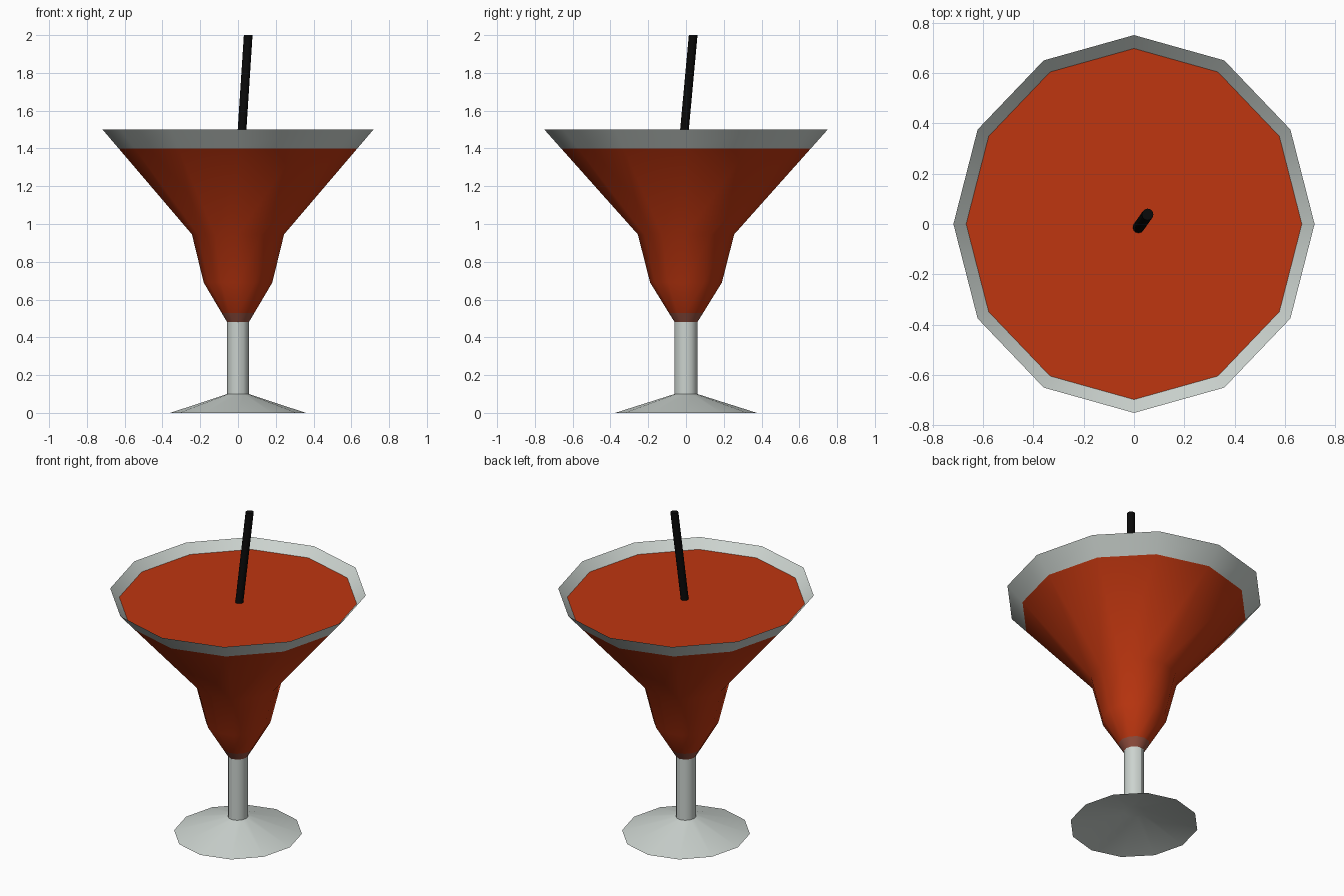
import bpy, bmesh, math

if "Cube" in bpy.data.objects:
    bpy.data.objects.remove(bpy.data.objects["Cube"])

SIDES = 12
X_SCALE = 0.956   # the twelve-sided rings are slightly narrower in x


def material(name, rgb):
    m = bpy.data.materials.new(name)
    m.diffuse_color = (*rgb, 1)
    m.use_nodes = True
    m.node_tree.nodes["Principled BSDF"].inputs["Base Color"].default_value = m.diffuse_color
    return m


glass = material("pale_grey_glass", (0.60, 0.65, 0.62))
red = material("orange_red_drink", (0.52, 0.037, 0.005))
tinted = material("tinted_glass", (0.30, 0.08, 0.05))
black = material("black_straw", (0.003, 0.003, 0.003))


def lathe(name, profile, mat):
    """Revolve (radius, height) points; radius 0 closes to a point."""
    bm = bmesh.new()
    rings = []
    for r, z in profile:
        if r == 0:
            rings.append([bm.verts.new((0, 0, z))] * SIDES)
        else:
            rings.append([bm.verts.new((r * X_SCALE * math.cos(a), r * math.sin(a), z))
                          for a in (2 * math.pi * i / SIDES for i in range(SIDES))])
    for lo, hi in zip(rings, rings[1:]):
        for i in range(SIDES):
            j = (i + 1) % SIDES
            quad = list(dict.fromkeys((lo[i], lo[j], hi[j], hi[i])))
            bm.faces.new(quad)
    return finish(name, bm, mat)


def finish(name, bm, mat):
    me = bpy.data.meshes.new(name)
    bm.to_mesh(me)
    bm.free()
    ob = bpy.data.objects.new(name, me)
    bpy.context.collection.objects.link(ob)
    me.materials.append(mat)
    bpy.ops.object.select_all(action='DESELECT')
    ob.select_set(True)
    bpy.context.view_layer.objects.active = ob
    bpy.ops.object.shade_smooth_by_angle(angle=math.radians(31))
    return ob


# Foot (with hollow underside) and stem
lathe("foot_and_stem", [(0, 0.085), (0.06, 0.085), (0.375, 0), (0.06, 0.10), (0.06, 0.48)], glass)

# Bowl: tinted bottom band, then filled part
bowl = lathe("filled_bowl", [(0.06, 0.48), (0.091, 0.53), (0.19, 0.69), (0.255, 0.945),
                             (0.661, 1.40)], red)
bowl.data.materials.append(tinted)
for p in bowl.data.polygons:
    if p.center.z < 0.53:
        p.material_index = 1

# Clear rim, outside and inside
lathe("rim", [(0.661, 1.40), (0.75, 1.50), (0.697, 1.447)], glass)

# Drink surface
lathe("drink_surface", [(0.697, 1.447), (0, 1.447)], red)

# Leaning straw with level ends
bm = bmesh.new()
bmesh.ops.create_cone(bm, cap_ends=True, segments=12, radius1=0.023, radius2=0.023, depth=1.2)
for v in bm.verts:
    d = v.co.z - 0.6          # distance below the top end
    v.co.x += 0.054 + 0.065 * d
    v.co.y += 0.038 + 0.092 * d
    v.co.z += 1.4
finish("straw", bm, black)
